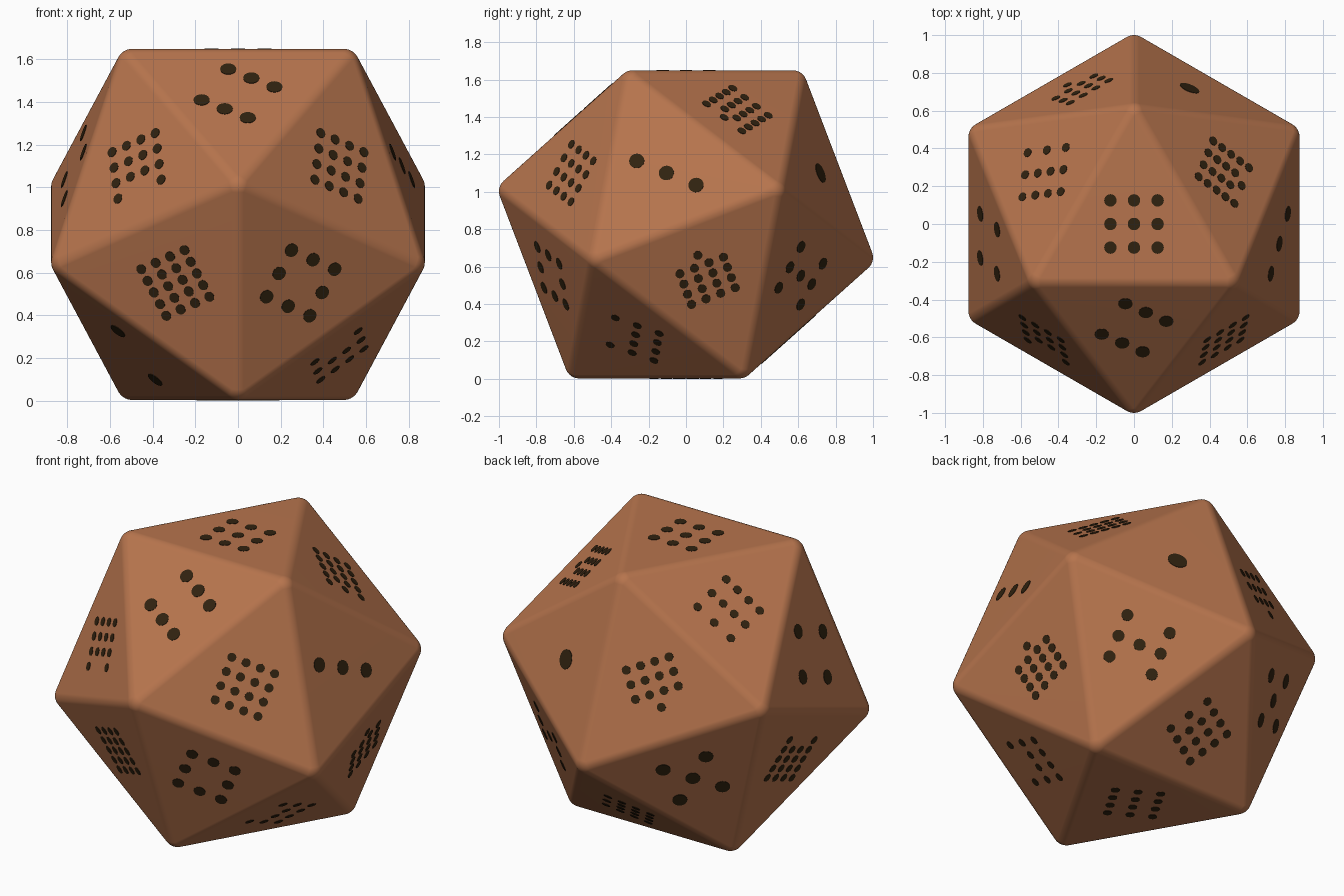
import bpy, bmesh, math
from mathutils import Vector, Matrix
from itertools import combinations

if "Cube" in bpy.data.objects:
    bpy.data.objects.remove(bpy.data.objects["Cube"])

INRADIUS = 0.8235                  # centre to flat face
CENTRE_Z = 0.826
PHI = (1 + 5 ** 0.5) / 2
EDGE = (1 - INRADIUS) / 0.17841    # edge of the core solid that gets rounded
ROUND = INRADIUS - 0.75576 * EDGE  # rounding radius
SPREAD = 0.125                     # half width of the pip square


def material(name, rgb):
    m = bpy.data.materials.new(name)
    m.diffuse_color = (*rgb, 1)
    m.use_nodes = True
    m.node_tree.nodes["Principled BSDF"].inputs["Base Color"].default_value = m.diffuse_color
    return m


def finish(bm, name, mat):
    mesh = bpy.data.meshes.new(name)
    bm.to_mesh(mesh)
    bm.free()
    mesh.materials.append(mat)
    ob = bpy.data.objects.new(name, mesh)
    ob.location.z = CENTRE_Z
    bpy.context.collection.objects.link(ob)
    return ob


brown = material("warm brown", (0.47, 0.175, 0.074))
dark = material("dark brown", (0.03, 0.016, 0.005))

# Core corners in four layers: top, upper ring, lower ring, bottom
corner = {}
layers = {"T": (1, 0.75576, 90), "U": (PHI, 0.17841, 30),
          "L": (PHI, -0.17841, 90), "B": (1, -0.75576, 30)}
for key, (rad, z, start) in layers.items():
    for k in range(3):
        deg = start + 120 * k
        t = math.radians(deg)
        rr = rad / math.sqrt(3)
        corner[f"{key}{deg}"] = Vector((rr * math.cos(t), rr * math.sin(t), z)) * EDGE
pts = list(corner.values())
faces = [f for f in combinations(pts, 3)
         if all((a - b).length < EDGE * 1.1 for a, b in combinations(f, 2))]

# Die body: hull of small spherical patches at every corner
bm = bmesh.new()
STEPS = 4
for v in pts:
    around = [sum(f, Vector()).normalized() for f in faces if any(p is v for p in f)]
    for n1, n2 in combinations(around, 2):
        if n1.angle(n2) > 0.8:
            continue
        for i in range(STEPS + 1):
            for j in range(STEPS + 1 - i):
                d = n1 * i + n2 * j + v.normalized() * (STEPS - i - j)
                bm.verts.new(v + d.normalized() * ROUND)
bmesh.ops.remove_doubles(bm, verts=bm.verts, dist=1e-4)
bmesh.ops.convex_hull(bm, input=bm.verts)
bmesh.ops.recalc_face_normals(bm, faces=bm.faces)
for f in bm.faces:
    f.smooth = True
body = finish(bm, "die_body", brown)
body.modifiers.new("Weighted normals", "WEIGHTED_NORMAL")

# Which face carries which number: first corner sets the pip direction
numbered = """T90 U30 L90, B150 L210 B270, T330 U30 L330, T210 U150 L210,
B150 L90 U150, T210 T330 U270, B30 L90 U30, B270 U270 L330, T90 T210 T330,
B30 L330 B270, T210 T90 U150, B150 B270 B30, T90 U150 L90, T210 U270 L210,
B150 B30 L90, T330 U270 L330, B30 L330 U30, B150 L210 U150, T90 T330 U30,
B270 L210 U270""".split(",")
small_rows = {4: [2, 2], 5: [2, 1, 2], 6: [2, 2, 2], 7: [2, 3, 2],
              8: [3, 2, 3], 9: [3, 3, 3]}


def even(count):
    if count == 1:
        return [0]
    return [1 - 2 * i / (count - 1) for i in range(count)]


def layout(n):
    if n <= 3:                     # one to three pips run along the diagonal
        return [(s, s) for s in even(n)]
    rows = small_rows.get(n) or [4] * (n // 4) + ([n % 4] if n % 4 else [])
    return [(a, e) for a, c in zip(even(len(rows)), rows) for e in even(c)]


def pip_radius(n):
    if n == 1:
        return 0.055
    return 0.041 if n < 6 else 0.038 if n == 6 else 0.033 if n < 10 else 0.0245


# Pips: thin discs standing just proud of each face
bm = bmesh.new()
for n, names in enumerate(numbered, 1):
    p, q, r = (corner[k] for k in names.split())
    mid = (p + q + r) / 3
    normal = mid.normalized()
    a, e = (p - mid).normalized(), (r - q).normalized()
    turn = normal.to_track_quat('Z', 'Y').to_matrix().to_4x4()
    for s, t in layout(n):
        pos = normal * INRADIUS + (a * s + e * t) * SPREAD
        bmesh.ops.create_cone(bm, cap_ends=True, segments=20, depth=0.005,
                              radius1=pip_radius(n), radius2=pip_radius(n),
                              matrix=Matrix.Translation(pos) @ turn)
finish(bm, "pips", dark)
